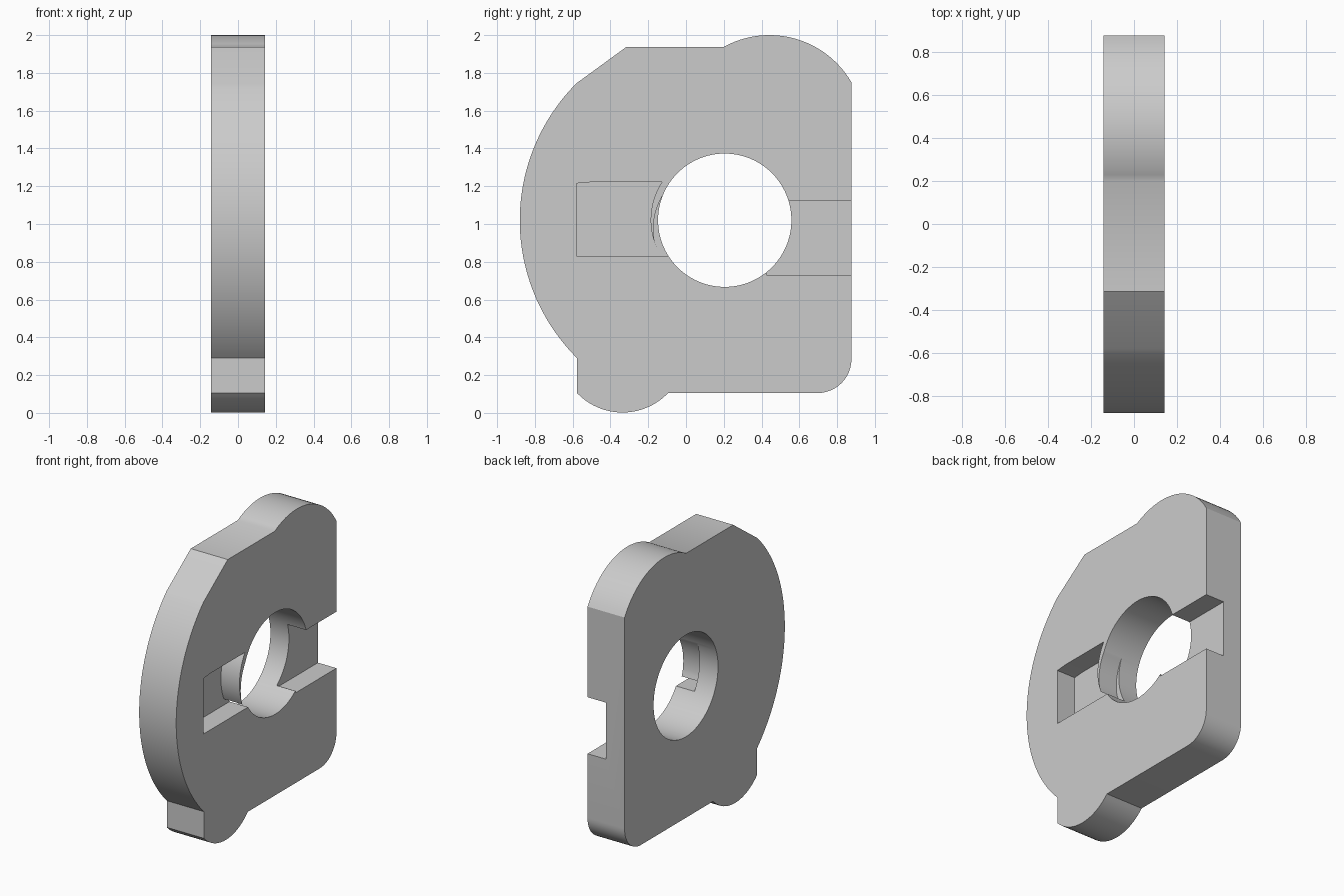
import bpy, bmesh, math
from mathutils import Vector

if "Cube" in bpy.data.objects:
    bpy.data.objects.remove(bpy.data.objects["Cube"])


def arc(a, m, b, n):
    """Points of the circular arc from a through m to b, ends included."""
    a, m, b = Vector(a), Vector(m), Vector(b)
    d = 2 * (a.x * (m.y - b.y) + m.x * (b.y - a.y) + b.x * (a.y - m.y))
    a2, m2, b2 = a.dot(a), m.dot(m), b.dot(b)
    c = Vector(((a2 * (m.y - b.y) + m2 * (b.y - a.y) + b2 * (a.y - m.y)) / d,
                (a2 * (b.x - m.x) + m2 * (a.x - b.x) + b2 * (m.x - a.x)) / d))
    turn = (m - a).x * (b - m).y - (m - a).y * (b - m).x
    t0 = math.atan2(a.y - c.y, a.x - c.x)
    t1 = math.atan2(b.y - c.y, b.x - c.x)
    sweep = (t1 - t0) % math.tau
    if turn < 0:
        sweep -= math.tau
    r = (a - c).length
    return [(c.x + r * math.cos(t0 + sweep * i / n),
             c.y + r * math.sin(t0 + sweep * i / n)) for i in range(n + 1)]


def prism(name, pts, x0, x1):
    """Extrude a (y, z) profile along x."""
    bm = bmesh.new()
    face = bm.faces.new([bm.verts.new((x0, y, z)) for y, z in pts])
    ext = bmesh.ops.extrude_face_region(bm, geom=[face])
    verts = [v for v in ext["geom"] if isinstance(v, bmesh.types.BMVert)]
    bmesh.ops.translate(bm, verts=verts, vec=(x1 - x0, 0, 0))
    bmesh.ops.recalc_face_normals(bm, faces=bm.faces)
    mesh = bpy.data.meshes.new(name)
    bm.to_mesh(mesh)
    bm.free()
    ob = bpy.data.objects.new(name, mesh)
    bpy.context.collection.objects.link(ob)
    return ob


T = 0.142  # half thickness

# Plate outline: top lobe, sloped corner, left bulge, foot, rounded corner
outline = arc((0.876, 1.75), (0.45, 2.0), (0.2, 1.938), 24)
outline += [(-0.315, 1.938)]
outline += arc((-0.58, 1.745), (-0.88, 1.02), (-0.577, 0.29), 48)
outline += arc((-0.577, 0.105), (-0.335, 0.002), (-0.095, 0.105), 20)
k = 0.18 * math.sqrt(0.5)
outline += arc((0.696, 0.105), (0.696 + k, 0.285 - k), (0.876, 0.285), 12)
plate = prism("plate", outline, -T, T)

# Centre hole
hy, hz, hr = 0.205, 1.02, 0.353
hole = [(hy + hr * math.cos(math.tau * i / 96), hz + hr * math.sin(math.tau * i / 96))
        for i in range(96)]

# Left pocket, leaving a thin crescent lip beside the hole
pocket = [(-0.58, 0.83), (-0.58, 1.215), (-0.5, 1.222)]
pocket += arc((-0.127, 1.222), (-0.187, 1.02), (-0.155, 0.873), 16)
pocket += arc((-0.165, 0.9), (-0.171, 1.01), (-0.118, 1.16), 12)
pocket += [(0.0, 1.16), (0.0, 0.83)]

# Right slot, open at the edge
slot = [(0.425, 0.73), (1.0, 0.73), (1.0, 1.122), (0.4, 1.122), (0.4, 0.8), (0.425, 0.755)]

cutters = [prism("hole_cutter", hole, -0.3, 0.3),
           prism("pocket_cutter", pocket, 0.0, 0.3),
           prism("slot_cutter", slot, 0.0, 0.3)]
bpy.context.view_layer.objects.active = plate
for cutter in cutters:
    mod = plate.modifiers.new(cutter.name, 'BOOLEAN')
    mod.operation = 'DIFFERENCE'
    mod.solver = 'EXACT'
    mod.object = cutter
    bpy.ops.object.modifier_apply(modifier=mod.name)
    bpy.data.objects.remove(cutter, do_unlink=True)

bpy.ops.object.select_all(action='DESELECT')
plate.select_set(True)
bpy.ops.object.shade_smooth_by_angle(angle=math.radians(30))
